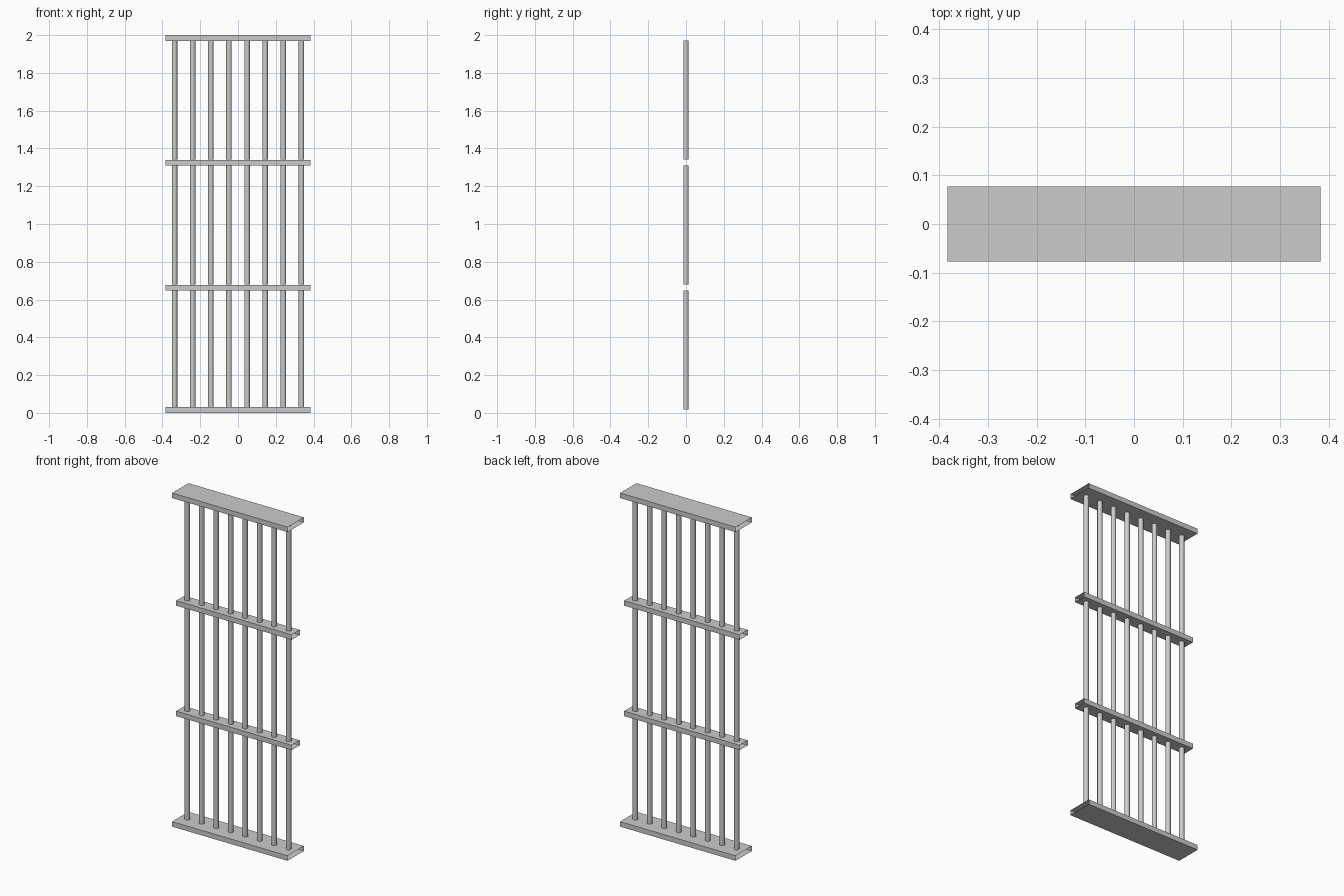
import bpy
import bmesh

if "Cube" in bpy.data.objects:
    bpy.data.objects.remove(bpy.data.objects["Cube"], do_unlink=True)

HALF_WIDTH = 0.383
RAIL_HEIGHT = 0.03
BAR_RADIUS = 0.0145
BAR_LENGTH = 0.63
BAR_COUNT = 8
BAR_SPAN = 0.336

steel = bpy.data.materials.new("grey_steel")
steel.use_nodes = True
colour = (0.6, 0.6, 0.6, 1)
steel.diffuse_color = colour
steel.node_tree.nodes["Principled BSDF"].inputs["Base Color"].default_value = colour


def finish(bm, name):
    mesh = bpy.data.meshes.new(name)
    bm.to_mesh(mesh)
    bm.free()
    mesh.materials.append(steel)
    obj = bpy.data.objects.new(name, mesh)
    bpy.context.collection.objects.link(obj)
    return obj


def rail(name, z, depth):
    """Hollow sheet box section, open at both ends."""
    bm = bmesh.new()
    bmesh.ops.create_cube(bm, size=1)
    ends = [f for f in bm.faces if abs(f.normal.x) > 0.9]
    bmesh.ops.delete(bm, geom=ends, context='FACES_ONLY')
    bmesh.ops.scale(bm, vec=(2 * HALF_WIDTH, depth, RAIL_HEIGHT), verts=bm.verts)
    obj = finish(bm, name)
    obj.location.z = z


def bar(name, x, bottom):
    """Round upright bar."""
    bm = bmesh.new()
    bmesh.ops.create_cone(bm, cap_ends=True, segments=16, radius1=BAR_RADIUS,
                          radius2=BAR_RADIUS, depth=BAR_LENGTH)
    for f in bm.faces:
        f.smooth = abs(f.normal.z) < 0.5
    for e in bm.edges:
        e.smooth = all(f.smooth for f in e.link_faces)
    obj = finish(bm, name)
    obj.location = (x, 0, bottom + BAR_LENGTH / 2)


# Wide rails at the ends, narrow rails between
rail("bottom_rail", 0.015, 0.154)
rail("lower_middle_rail", 0.663, 0.077)
rail("upper_middle_rail", 1.325, 0.077)
rail("top_rail", 1.985, 0.154)

# Three tiers of bars
for tier, bottom in (("lower", 0.018), ("middle", 0.679), ("upper", 1.341)):
    for i in range(BAR_COUNT):
        x = BAR_SPAN * (2 * i / (BAR_COUNT - 1) - 1)
        bar(f"{tier}_bar_{i + 1}", x, bottom)
